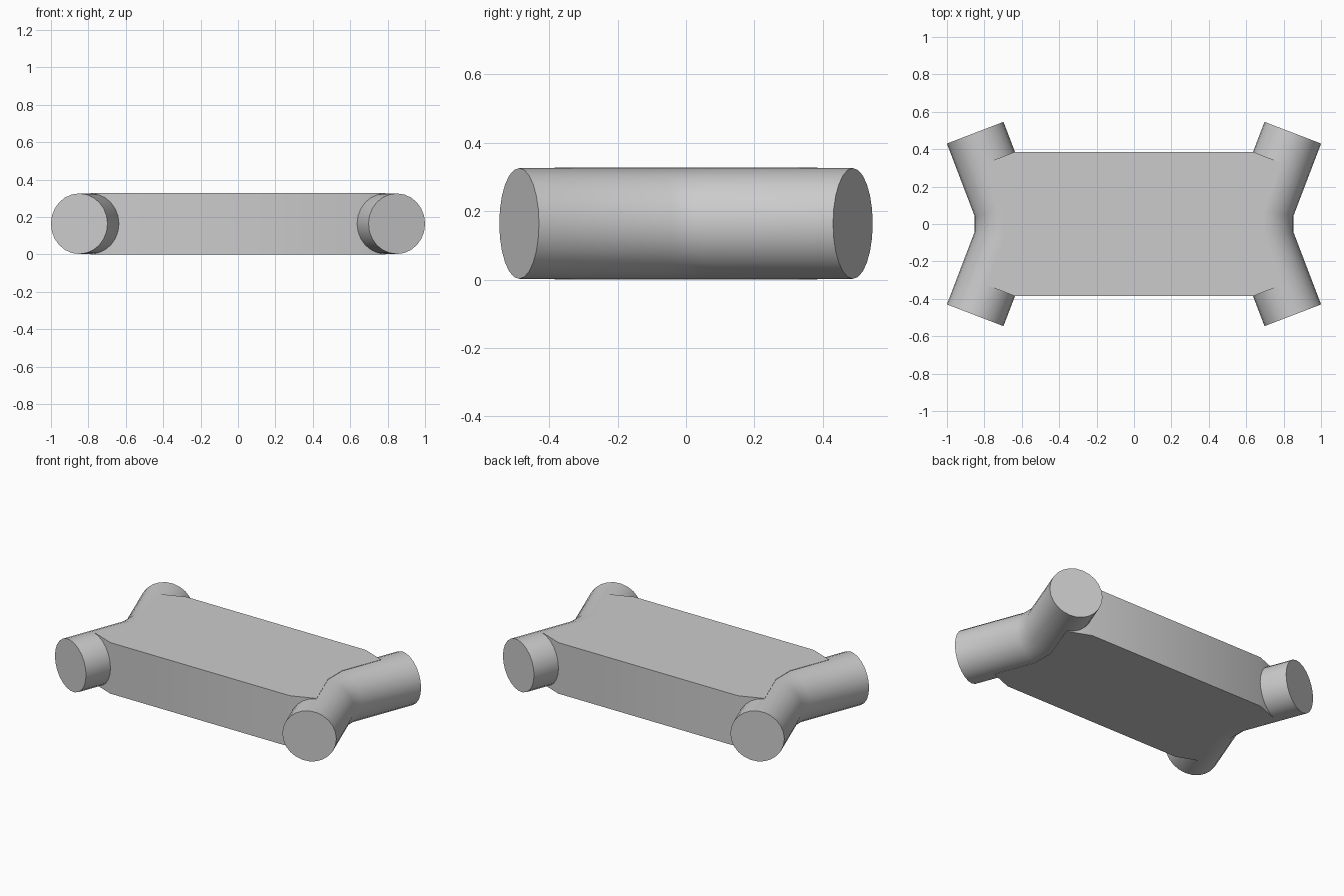
import bpy, bmesh, math
from mathutils import Vector

cube = bpy.data.objects.get("Cube")
if cube:
    bpy.data.objects.remove(cube, do_unlink=True)

RADIUS = 0.162
MID_Z = 0.164
SIDES = 24
SPLAY = math.radians(21)

grey = bpy.data.materials.new("light grey")
grey.use_nodes = True
grey.diffuse_color = (0.6, 0.6, 0.6, 1)
grey.node_tree.nodes["Principled BSDF"].inputs["Base Color"].default_value = (0.6, 0.6, 0.6, 1)


def finish(bm, name):
    bmesh.ops.recalc_face_normals(bm, faces=bm.faces)
    mesh = bpy.data.meshes.new(name)
    bm.to_mesh(mesh)
    bm.free()
    mesh.materials.append(grey)
    obj = bpy.data.objects.new(name, mesh)
    bpy.context.collection.objects.link(obj)
    bpy.ops.object.select_all(action='DESELECT')
    obj.select_set(True)
    bpy.context.view_layer.objects.active = obj
    bpy.ops.object.shade_smooth_by_angle(angle=math.radians(35))
    return obj


def bent_tube(name, side):
    """Round tube with a shallow mitred bend at its middle and flat caps."""
    bm = bmesh.new()
    # centre x, centre y, ring turn, width stretch at the mitre
    half = [(0.849, 0.488, SPLAY, 1.0), (0.69, 0.072, SPLAY / 2, 1 / math.cos(SPLAY / 2))]
    path = half + [(x, -y, -turn, s) for x, y, turn, s in reversed(half)]
    rings = []
    for x, y, turn, stretch in path:
        across = Vector((math.cos(turn), -math.sin(turn), 0)) * RADIUS * stretch
        ring = []
        for i in range(SIDES):
            a = math.tau * i / SIDES
            p = Vector((x, y, MID_Z)) + across * math.cos(a)
            p.z += RADIUS * math.sin(a)
            p.x *= side
            ring.append(bm.verts.new(p))
        rings.append(ring)
    for r0, r1 in zip(rings, rings[1:]):
        for i in range(SIDES):
            j = (i + 1) % SIDES
            bm.faces.new((r0[i], r0[j], r1[j], r1[i]))
    bm.faces.new(rings[0])
    bm.faces.new(rings[-1])
    return finish(bm, name)


bent_tube("left_tube", 1)
bent_tube("right_tube", -1)

# Flat slab whose notched ends follow the tube centre lines
quarter = [(0.638, 0.385), (0.788, 0.327), (0.69, 0.072)]
right_half = quarter + [(x, -y) for x, y in reversed(quarter)]
outline = right_half + [(-x, -y) for x, y in right_half]
bm = bmesh.new()
base = bm.faces.new([bm.verts.new((x, y, 0)) for x, y in outline])
top = bmesh.ops.extrude_face_region(bm, geom=[base])
for v in top["geom"]:
    if isinstance(v, bmesh.types.BMVert):
        v.co.z = 2 * MID_Z
finish(bm, "body_slab")
